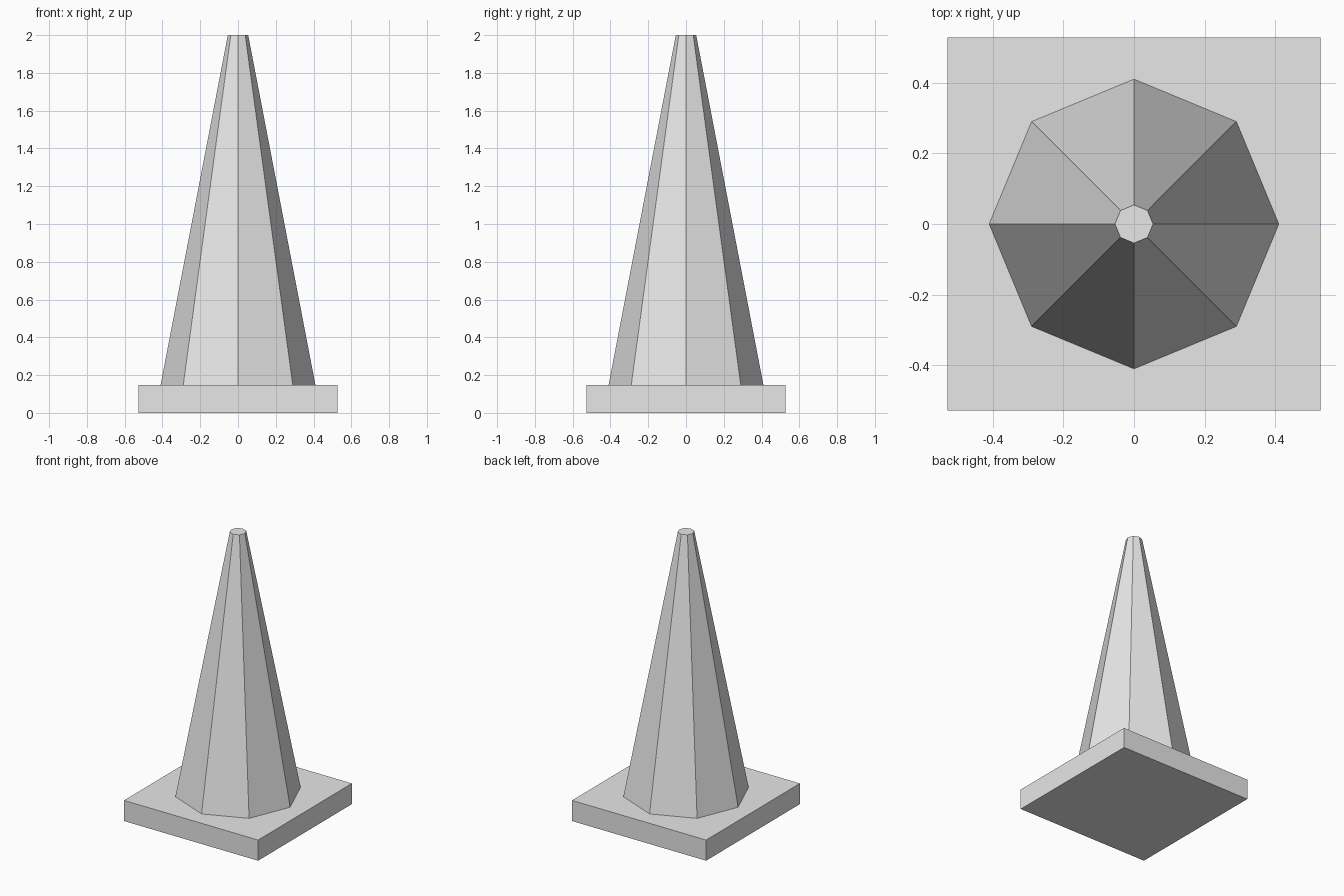
import bpy

# Remove the default object
cube = bpy.data.objects.get("Cube")
if cube:
    bpy.data.objects.remove(cube, do_unlink=True)

BASE_WIDTH, BASE_HEIGHT, HEIGHT = 1.055, 0.147, 2.0

# Single plain grey
grey = bpy.data.materials.new("light_grey")
grey.use_nodes = True
colour = (0.8, 0.8, 0.8, 1)
grey.diffuse_color = colour
grey.node_tree.nodes["Principled BSDF"].inputs["Base Color"].default_value = colour


def finish(name):
    obj = bpy.context.object
    obj.name = obj.data.name = name
    obj.data.materials.append(grey)
    bpy.ops.object.transform_apply(location=False, rotation=False, scale=True)


# Square foot slab
bpy.ops.mesh.primitive_cube_add(size=1, location=(0, 0, BASE_HEIGHT / 2))
bpy.context.object.scale = (BASE_WIDTH, BASE_WIDTH, BASE_HEIGHT)
finish("base_slab")

# Eight-sided tapering body with a flat tip, corners on the axes
bpy.ops.mesh.primitive_cone_add(
    vertices=8, radius1=0.41, radius2=0.054, depth=HEIGHT - BASE_HEIGHT,
    location=(0, 0, (HEIGHT + BASE_HEIGHT) / 2))
finish("cone_body")
